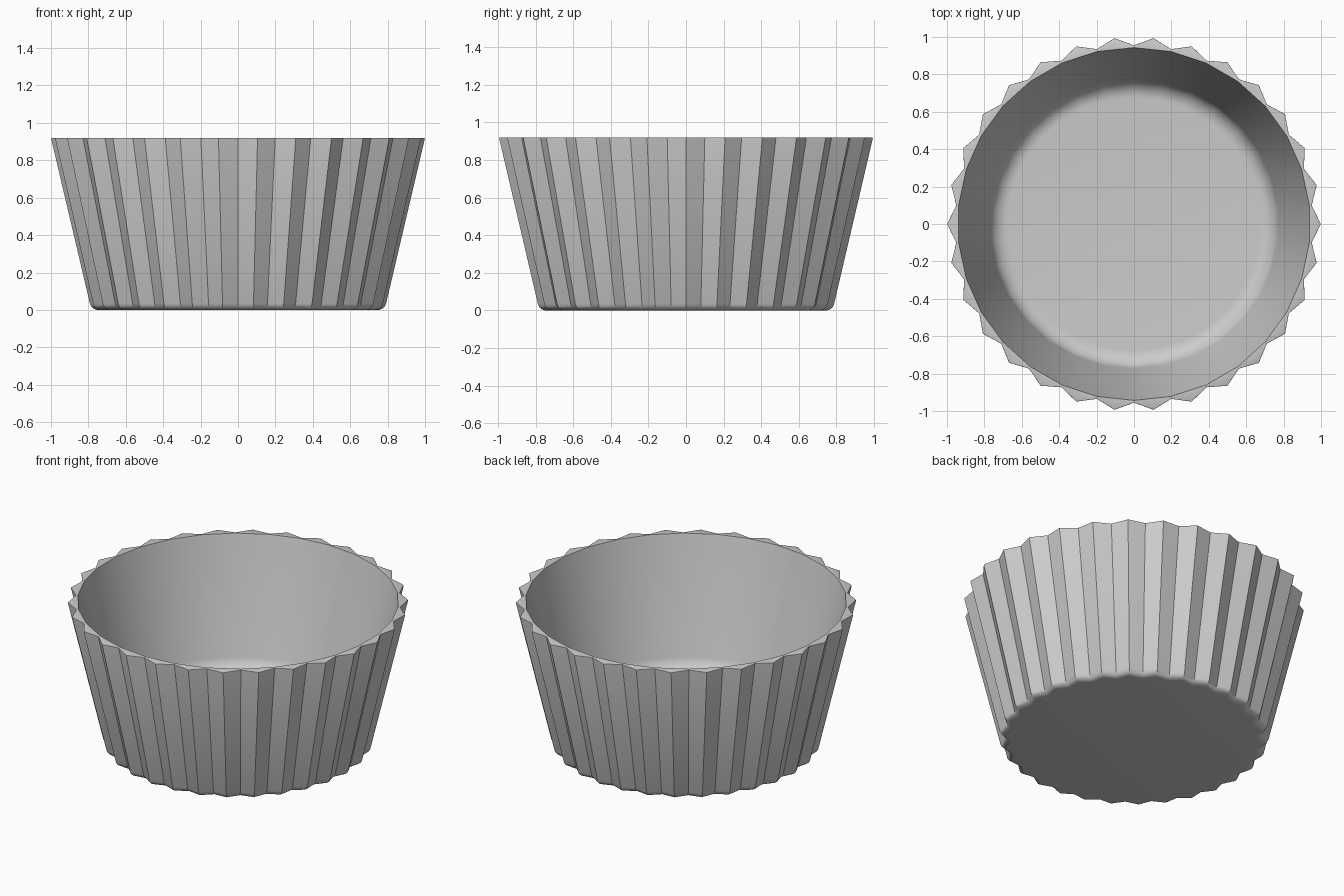
import bpy
import bmesh
from math import sin, cos, tan, pi, radians, atan2

cube = bpy.data.objects.get("Cube")
if cube:
    bpy.data.objects.remove(cube, do_unlink=True)

FLUTES = 30
HEIGHT = 0.92
FLOOR = 0.12
SLOPE = 0.235      # radius gained per unit of height
STEP = pi / FLUTES
VALLEY = 0.957     # valley radius relative to ridge radius


def outer_radius(z):
    return 1 - SLOPE * (HEIGHT - z)


def inner_radius(z):
    return 0.943 - SLOPE * (HEIGHT - z)


def fillet(corner_r, corner_z, radius, steps):
    """Rounded corner between a flat base and the sloped wall, base first."""
    turn = pi / 2 - atan2(SLOPE, 1)
    centre_r = corner_r - radius * tan(turn / 2)
    centre_z = corner_z + radius
    angles = [turn * i / steps for i in range(steps + 1)]
    return [(centre_r + radius * sin(a), centre_z - radius * cos(a)) for a in angles]


def ring(bm, r, z, valley):
    """Ring of alternating ridge and valley points."""
    return [bm.verts.new((r * k * cos(i * STEP), r * k * sin(i * STEP), z))
            for i in range(2 * FLUTES)
            for k in [valley if i % 2 else 1]]


# Profile from the underside, up the outer wall, over the rim and down inside
bevel = 0.006
outside = fillet(outer_radius(0), 0, 0.045, 6)
outside += [(outer_radius(HEIGHT - bevel), HEIGHT - bevel),
            (outer_radius(HEIGHT) - bevel * 0.3, HEIGHT - bevel * 0.3),
            (outer_radius(HEIGHT) - bevel, HEIGHT)]
inside = [(inner_radius(HEIGHT), HEIGHT)]
inside += reversed(fillet(inner_radius(FLOOR), FLOOR, 0.1, 8))

bm = bmesh.new()
rings = [ring(bm, r, z, VALLEY) for r, z in outside]
# The inner wall is a plain polygon with its corners behind the valleys
rings += [ring(bm, r * cos(STEP), z, 1 / cos(STEP)) for r, z in inside]
count = 2 * FLUTES
for low, high in zip(rings, rings[1:]):
    for i in range(count):
        j = (i + 1) % count
        bm.faces.new((low[i], low[j], high[j], high[i]))
bm.faces.new(list(reversed(rings[0])))
bm.faces.new(rings[-1])
bmesh.ops.recalc_face_normals(bm, faces=bm.faces)

mesh = bpy.data.meshes.new("fluted_cup")
bm.to_mesh(mesh)
bm.free()
cup = bpy.data.objects.new("fluted_cup", mesh)
bpy.context.collection.objects.link(cup)

# Plain grey material
grey = bpy.data.materials.new("plain_grey")
grey.use_nodes = True
colour = (0.6, 0.6, 0.6, 1)
grey.diffuse_color = colour
grey.node_tree.nodes["Principled BSDF"].inputs["Base Color"].default_value = colour
mesh.materials.append(grey)

# Smooth fillets, crisp flutes and rim
bpy.ops.object.select_all(action="DESELECT")
cup.select_set(True)
bpy.context.view_layer.objects.active = cup
bpy.ops.object.shade_smooth_by_angle(angle=radians(30))
